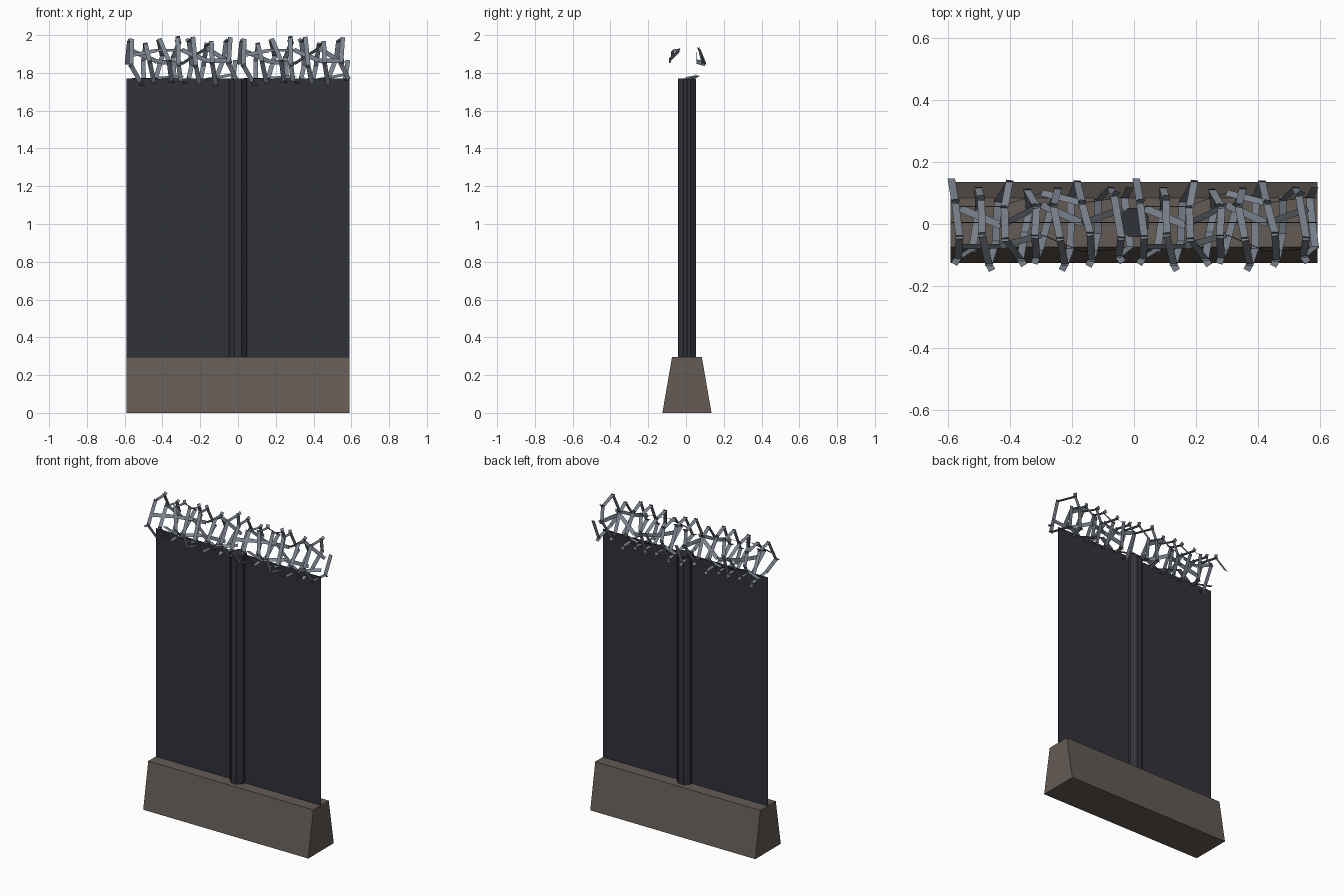
import bpy, bmesh, math, random
from mathutils import Vector

if "Cube" in bpy.data.objects:
    bpy.data.objects.remove(bpy.data.objects["Cube"])

YC = 0.005          # common y centre of base and post
WIRE_Z = 1.855      # axis height of the wire coil


def material(name, rgb):
    m = bpy.data.materials.new(name)
    m.diffuse_color = (*rgb, 1)
    m.use_nodes = True
    m.node_tree.nodes["Principled BSDF"].inputs["Base Color"].default_value = m.diffuse_color
    return m


concrete = material("brown concrete", (0.125, 0.103, 0.09))
dark = material("dark panel", (0.031, 0.031, 0.042))
steel = material("grey steel", (0.195, 0.22, 0.265))


def finish(bm, name, mat):
    me = bpy.data.meshes.new(name)
    bm.to_mesh(me)
    bm.free()
    me.materials.append(mat)
    ob = bpy.data.objects.new(name, me)
    bpy.context.collection.objects.link(ob)
    return ob


def extrude_profile(name, pts, vec, mat):
    bm = bmesh.new()
    f = bm.faces.new([bm.verts.new(p) for p in pts])
    r = bmesh.ops.extrude_face_region(bm, geom=[f])
    moved = [v for v in r["geom"] if isinstance(v, bmesh.types.BMVert)]
    bmesh.ops.translate(bm, verts=moved, vec=vec)
    bmesh.ops.recalc_face_normals(bm, faces=bm.faces[:])
    return finish(bm, name, mat)


# tapered concrete base
extrude_profile("base", [(-0.59, YC + y, z) for y, z in
                ((-0.13, 0), (0.13, 0), (0.079, 0.295), (-0.079, 0.295))],
                (1.18, 0, 0), concrete)

# octagonal post, running through the base
R = 0.0505
extrude_profile("post", [(R * math.cos(a), YC + R * math.sin(a), -0.0005 + 0.0005)
                for a in (math.pi / 8 + k * math.pi / 4 for k in range(8))],
                (0, 0, 1.77), dark)

# thin sheet panel
extrude_profile("panel", [(-0.59, YC - 0.002, 0.29), (0.59, YC - 0.002, 0.29),
                (0.59, YC - 0.002, 1.77), (-0.59, YC - 0.002, 1.77)],
                (0, 0.004, 0), dark)


def strip(bm, p, q, across, width, extra=0.0):
    """Flat ribbon from p to q, its width lying along 'across'."""
    d = (q - p).normalized()
    w = (across - d * across.dot(d)).normalized() * width / 2
    p, q = p - d * extra, q + d * extra
    bm.faces.new([bm.verts.new(c) for c in (p - w, q - w, q + w, p + w)])


def polar(x, a, r):
    return Vector((x, YC + r * math.cos(a), WIRE_Z + r * math.sin(a)))


def wire_coil(name, x0, x1):
    rnd = random.Random(11)
    bm = bmesh.new()
    X = Vector((1, 0, 0))
    # kinked loops of flat ribbon
    turns, sides = 7, 6
    n = turns * sides
    pts = []
    for i in range(n + 1):
        a = 2 * math.pi * i / sides + rnd.uniform(-0.25, 0.25)
        x = x0 + (x1 - x0) * i / n + rnd.uniform(-0.022, 0.022)
        pts.append(polar(min(max(x, x0), x1), a, rnd.uniform(0.105, 0.14)))
    for i, (p, q) in enumerate(zip(pts, pts[1:])):
        strip(bm, p, q, X, 0.024, 0.008)
        # barb tabs pointing outward at the kinks
        if i % 2:
            out = Vector((0, p.y - YC, p.z - WIRE_Z)).normalized()
            strip(bm, p, p + out * 0.02 + X * rnd.uniform(-0.015, 0.015), X, 0.022)
    # ribbons wandering along the length, inside the loops
    for k in range(3):
        prev = None
        for j in range(5):
            a = k * 2.1 + 0.6 + rnd.uniform(-0.7, 0.7)
            p = polar(x0 + 0.03 + (x1 - x0 - 0.06) * j / 4, a, rnd.uniform(0.05, 0.1))
            if prev:
                strip(bm, prev, p, Vector((0, -math.sin(a), math.cos(a))), 0.024)
            prev = p
    return finish(bm, name, steel)


# two identical lengths of wire coil along the top
wire_coil("wire_coil_left", -0.59, -0.005)
wire_coil("wire_coil_right", 0.005, 0.59)
